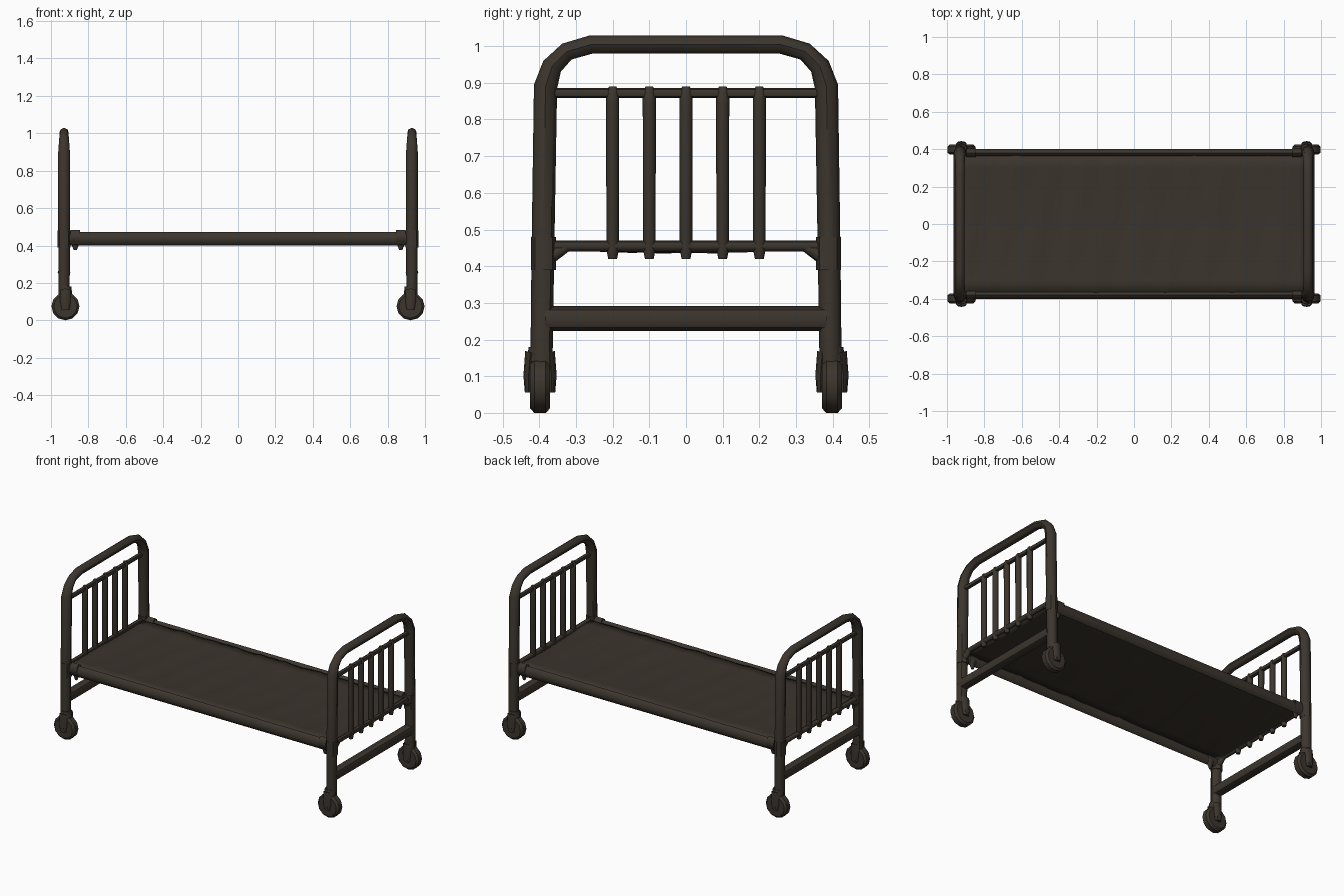
import bpy, bmesh, math, random
from mathutils import Vector

random.seed(4)
cube = bpy.data.objects.get("Cube")
if cube:
    bpy.data.objects.remove(cube)


def material(name, color):
    m = bpy.data.materials.new(name)
    m.use_nodes = True
    m.diffuse_color = color
    bsdf = m.node_tree.nodes["Principled BSDF"]
    bsdf.inputs["Base Color"].default_value = color
    bsdf.inputs["Roughness"].default_value = 0.8
    return m


IRON = material("dark brown iron", (0.045, 0.036, 0.027, 1))
CLOTH = material("dark brown cloth", (0.043, 0.034, 0.026, 1))


def add_mesh(name, mesh, mat, smooth=True, angle=45):
    mesh.materials.clear()
    mesh.materials.append(mat)
    obj = bpy.data.objects.new(name, mesh)
    bpy.context.collection.objects.link(obj)
    if smooth:
        bpy.ops.object.select_all(action="DESELECT")
        obj.select_set(True)
        bpy.context.view_layer.objects.active = obj
        bpy.ops.object.shade_smooth_by_angle(angle=math.radians(angle))
    return obj


def tube(name, points, radii, scale=(1, 1, 1)):
    """Round bar through the points, one radius per point."""
    curve = bpy.data.curves.new(name, "CURVE")
    curve.dimensions = "3D"
    curve.bevel_depth = 1
    curve.bevel_resolution = 2
    curve.use_fill_caps = True
    spline = curve.splines.new("POLY")
    spline.points.add(len(points) - 1)
    for p, co, r in zip(spline.points, points, radii):
        p.co = (*co, 1)
        p.radius = r
    temp = bpy.data.objects.new(name + " path", curve)
    bpy.context.collection.objects.link(temp)
    bpy.context.view_layer.update()
    graph = bpy.context.evaluated_depsgraph_get()
    mesh = bpy.data.meshes.new_from_object(temp.evaluated_get(graph))
    bpy.data.objects.remove(temp)
    # Flatten around the bar's middle when it is not round
    mid = sum((Vector(p) for p in points), Vector()) / len(points)
    for v in mesh.vertices:
        v.co = mid + (v.co - mid) * Vector(scale)
    return add_mesh(name, mesh, IRON)


def end_frame(name, x):
    # Bent hoop: two posts and the top rail in one bar
    half = [(0.395, 0.07), (0.39, 0.45), (0.383, 0.89), (0.365, 0.945),
            (0.325, 0.985), (0.26, 1.004)]
    sizes = [0.03, 0.031, 0.032, 0.028, 0.025, 0.025]
    pts = [(x, y, z) for y, z in half] + [(x, -y, z) for y, z in reversed(half)]
    tube(name + "_hoop", pts, sizes + sizes[::-1])
    # Cross rails
    for part, z, r in (("upper_rail", 0.872, 0.014), ("lower_rail", 0.455, 0.015),
                       ("stretcher", 0.257, 0.034)):
        tube(f"{name}_{part}", [(x, -0.385, z), (x, 0.385, z)], [r, r])
    # Upright spindles with slightly pinched ends
    for i in range(-2, 3):
        y = i * 0.1
        tube(f"{name}_spindle_{i + 3}",
             [(x, y, z) for z in (0.42, 0.445, 0.84, 0.875, 0.89)],
             [0.012, 0.017, 0.018, 0.018, 0.01])
    # Welded gussets at the posts
    for s in (-1, 1):
        tube(f"{name}_gusset", [(x, s * 0.375, 0.425), (x, s * 0.32, 0.455)],
             [0.022, 0.012])
        tube(f"{name}_corner_joint", [(x, s * 0.388, 0.39), (x, s * 0.388, 0.48)],
             [0.034, 0.034])


def caster(name, x, y):
    s = 1 if y > 0 else -1
    # Wheel with a bevelled tread
    bm = bmesh.new()
    bmesh.ops.create_cone(bm, cap_ends=True, segments=12, radius1=0.075,
                          radius2=0.075, depth=0.055)
    rim = [e for e in bm.edges if abs(e.verts[0].co.z - e.verts[1].co.z) < 0.001]
    bmesh.ops.bevel(bm, geom=rim, offset=0.012, segments=1, affect="EDGES")
    mesh = bpy.data.meshes.new(name + "_wheel")
    bm.to_mesh(mesh)
    bm.free()
    wheel = add_mesh(name + "_wheel", mesh, IRON, angle=35)
    wheel.rotation_euler.x = math.pi / 2
    wheel.location = (x, y, 0.075)
    # Fork cheeks, axle and socket
    for d in (-0.033, 0.033):
        tube(name + "_fork", [(x, y + d, 0.055), (x, y + d, 0.10), (x, y + d * 0.7, 0.165)],
             [0.02, 0.028, 0.028], (1, 0.5, 1))
    tube(name + "_axle", [(x, y - 0.042, 0.075), (x, y + 0.042, 0.075)], [0.014, 0.014])
    tube(name + "_socket", [(x, y, 0.14), (x, y, 0.18)], [0.036, 0.031])


for name, x in (("head", -0.93), ("foot", 0.93)):
    end_frame(name, x)
    for side, y in (("right", -0.398), ("left", 0.398)):
        caster(f"{name}_{side}_caster", x * 0.992, y)

# Side rails: tall, narrow bars, with a hook bracket near each end
for side, y in (("right", -0.38), ("left", 0.38)):
    tube(side + "_side_rail", [(-0.93, y, 0.437), (0.93, y, 0.437)],
         [0.036, 0.036], (1, 0.6, 1))
    for x in (-0.87, 0.87):
        tube(side + "_hook", [(x, y * 0.98, 0.375), (x, y * 0.98, 0.43)], [0.008, 0.03],
             (1, 0.6, 1))
        tube(side + "_rail_collar", [(x - 0.025, y, 0.445), (x + 0.025, y, 0.445)],
             [0.038, 0.038], (1, 0.65, 1))

# Creased sheet stretched between the rails
bm = bmesh.new()
bmesh.ops.create_grid(bm, x_segments=46, y_segments=10, size=1)
for v in bm.verts:
    u, w = v.co.x, v.co.y
    fold = math.sin(u * 17 + w * 1.3) * 0.5 + math.sin(u * 31 - w * 2.2) * 0.35
    slack = 1 - 0.6 * w * w
    v.co = (u * 0.92, w * 0.378,
            0.452 + 0.008 * fold * slack + random.uniform(-0.002, 0.002) + 0.008 * w * w)
mesh = bpy.data.meshes.new("sheet")
bm.to_mesh(mesh)
bm.free()
sheet = add_mesh("sheet", mesh, CLOTH, angle=25)
solid = sheet.modifiers.new("thickness", "SOLIDIFY")
solid.thickness = 0.01
solid.offset = -1
